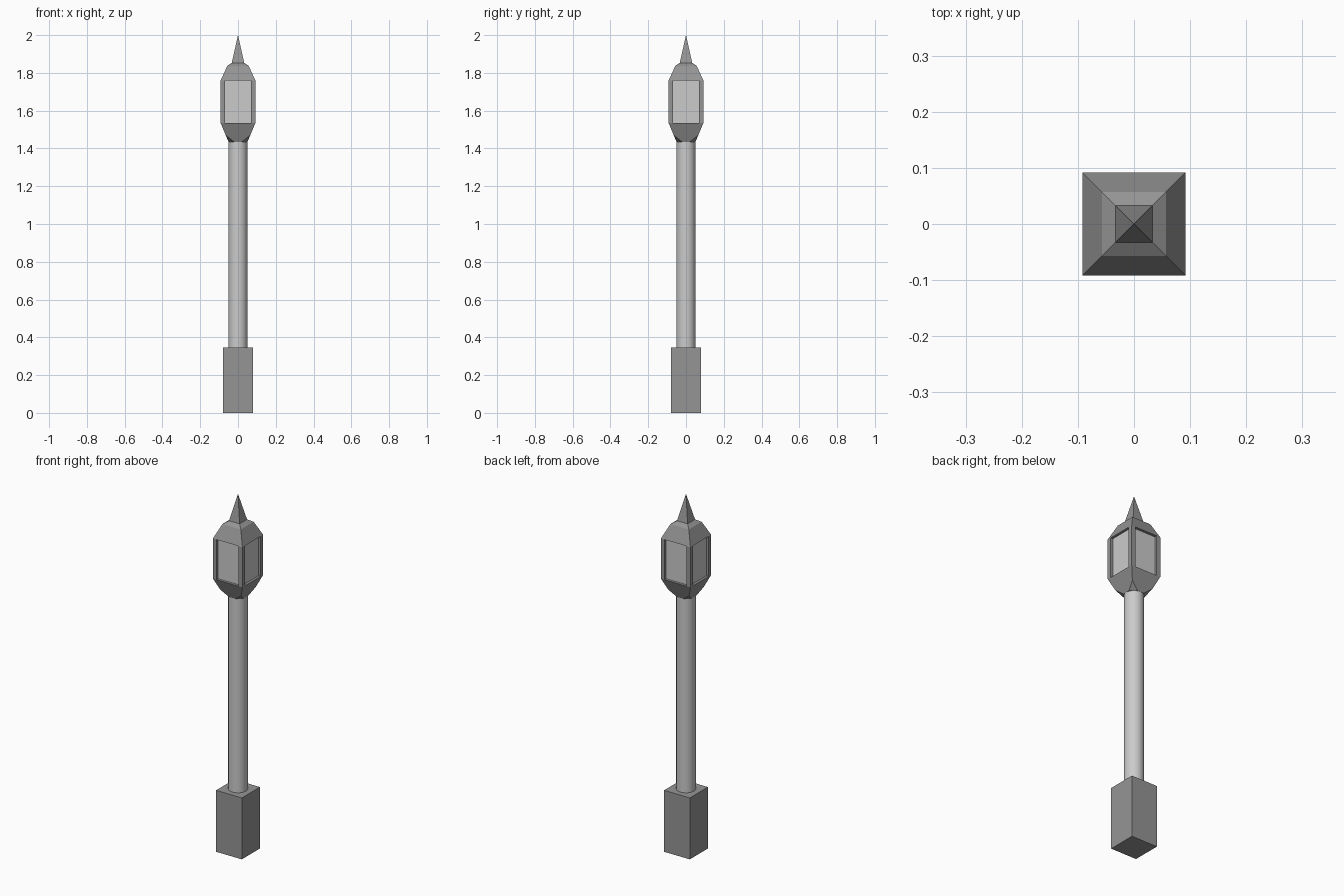
import bpy, bmesh
from math import cos, sin, pi

if "Cube" in bpy.data.objects:
    bpy.data.objects.remove(bpy.data.objects["Cube"])

dark = bpy.data.materials.new("dark_metal")
dark.diffuse_color = (0.3, 0.3, 0.3, 1)
dark.use_nodes = True
dark.node_tree.nodes["Principled BSDF"].inputs["Base Color"].default_value = dark.diffuse_color


def make(name, bm, mat=None):
    bmesh.ops.recalc_face_normals(bm, faces=bm.faces)
    me = bpy.data.meshes.new(name)
    bm.to_mesh(me)
    bm.free()
    ob = bpy.data.objects.new(name, me)
    bpy.context.collection.objects.link(ob)
    if mat:
        me.materials.append(mat)
    return ob


def square_loft(bm, profile):
    """Stack square rings (half width, height); half width 0 is a point. Caps both ends."""
    rings = []
    for h, z in profile:
        corners = [(-h, -h), (h, -h), (h, h), (-h, h)] if h else [(0, 0)]
        rings.append([bm.verts.new((x, y, z)) for x, y in corners])
    for a, b in zip(rings, rings[1:]):
        for i in range(4):
            j = (i + 1) % 4
            bm.faces.new((a[i], a[j], b[j], b[i]) if len(b) == 4 else (a[i], a[j], b[0]))
    for r in (rings[0], rings[-1]):
        if len(r) == 4:
            bm.faces.new(r)
    return rings


def stack(name, profile, mat=None):
    bm = bmesh.new()
    square_loft(bm, profile)
    return make(name, bm, mat)


# Plinth
stack("base", [(0.08, 0), (0.08, 0.345)], dark)

# Round pole
bpy.ops.mesh.primitive_cylinder_add(vertices=24, radius=0.05, depth=1.10, location=(0, 0, 0.89))
pole = bpy.context.object
pole.name = "pole"
bpy.ops.object.shade_smooth_by_angle()

# Lantern cup: square rim tapering to an octagon on the pole
bm = bmesh.new()
rim = [(-1, -1), (1, -1), (1, 1), (-1, 1)]
top = [bm.verts.new((x * 0.092, y * 0.092, 1.535)) for x, y in rim]
mid = [bm.verts.new((x * 0.065, y * 0.065, 1.47)) for x, y in rim]
octo = [bm.verts.new((0.0541 * cos(a), 0.0541 * sin(a), 1.435))
        for a in (pi * (9 / 8 + k / 4) for k in range(8))]
for i in range(4):
    j = (i + 1) % 4
    o = [octo[(2 * i + k) % 8] for k in range(3)]
    bm.faces.new((mid[i], mid[j], top[j], top[i]))
    bm.faces.new((o[0], mid[i], o[1]))
    bm.faces.new((o[1], o[2], mid[j], mid[i]))
bm.faces.new(top)
bm.faces.new(octo)
make("lantern_cup", bm, dark)

# Recessed glass
stack("lantern_glass", [(0.078, 1.535), (0.078, 1.76)])

# Corner posts
bm = bmesh.new()
for x, y in rim:
    post = square_loft(bm, [(0.0115, 1.535), (0.0115, 1.76)])
    for v in post[0] + post[1]:
        v.co.x += x * 0.0805
        v.co.y += y * 0.0805
make("corner_posts", bm, dark)

# Stepped roof and spire
stack("roof", [(0.092, 1.76), (0.057, 1.837), (0.033, 1.853)], dark)
stack("spire", [(0.033, 1.853), (0, 2.0)], dark)
